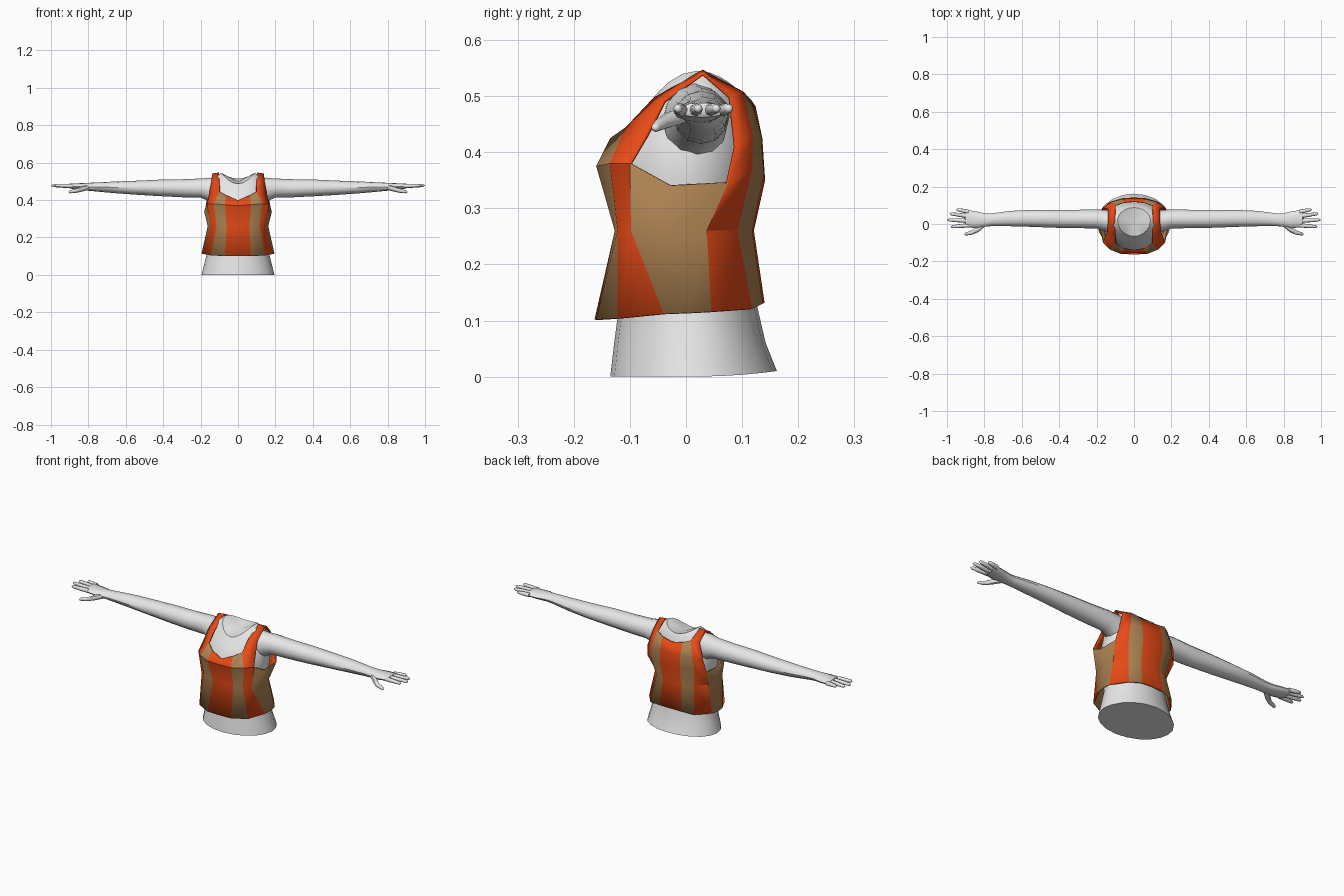
import bpy, bmesh, math

if "Cube" in bpy.data.objects:
    bpy.data.objects.remove(bpy.data.objects["Cube"])


def material(name, rgb):
    m = bpy.data.materials.new(name)
    m.diffuse_color = (*rgb, 1)
    m.use_nodes = True
    m.node_tree.nodes["Principled BSDF"].inputs["Base Color"].default_value = m.diffuse_color
    return m


skin = material("pale_grey", (0.8, 0.8, 0.8))
orange = material("burnt_orange", (0.8, 0.068, 0.008))
tan = material("tan", (0.42, 0.225, 0.085))


def finish(name, bm, mats, mirror=False, thickness=0, angle=35):
    bmesh.ops.recalc_face_normals(bm, faces=bm.faces)
    mesh = bpy.data.meshes.new(name)
    bm.to_mesh(mesh)
    bm.free()
    ob = bpy.data.objects.new(name, mesh)
    bpy.context.collection.objects.link(ob)
    for m in mats:
        mesh.materials.append(m)
    bpy.ops.object.select_all(action='DESELECT')
    ob.select_set(True)
    bpy.context.view_layer.objects.active = ob
    bpy.ops.object.shade_smooth_by_angle(angle=math.radians(angle))
    if mirror:
        mod = ob.modifiers.new("mirror", 'MIRROR')
        mod.merge_threshold = 0.0005
    if thickness:
        mod = ob.modifiers.new("cloth", 'SOLIDIFY')
        mod.thickness = thickness
        mod.offset = -1
    return ob


def loft(bm, rings, tip_start=None, tip_end=None):
    """Skin closed rings; ends close flat or to a tip point."""
    vs = [[bm.verts.new(p) for p in r] for r in rings]
    n = len(vs[0])
    for a, b in zip(vs, vs[1:]):
        for i in range(n):
            j = (i + 1) % n
            bm.faces.new((a[i], a[j], b[j], b[i]))
    for ring, tip in ((vs[0], tip_start), (vs[-1], tip_end)):
        if tip is None:
            bm.faces.new(ring)
        else:
            t = bm.verts.new(tip)
            for i in range(n):
                bm.faces.new((ring[i], ring[(i + 1) % n], t))


def body_ring(w, yf, yc, yb, zf, zs, zb, n=20):
    """Egg-shaped ring with separate front, side and back depth and height."""
    pts = []
    for i in range(n):
        a = 2 * math.pi * i / n
        s, c = math.sin(a), math.cos(a)
        depth, z_end = (yc - yf, zf) if c > 0 else (yb - yc, zb)
        pts.append((w * s, yc - depth * c, zs + (z_end - zs) * c * c))
    return pts


def limb_ring(x, yc, zc, hy, hz, n=12):
    return [(x, yc + hy * math.cos(2 * math.pi * i / n),
             zc + hz * math.sin(2 * math.pi * i / n)) for i in range(n)]


# Torso from hips to neck, closed by a dished cap
bm = bmesh.new()
loft(bm, [body_ring(*r) for r in (
    (.195, -.135, .015, .162, 0, 0, .01),
    (.180, -.128, .012, .142, .06, .06, .06),
    (.165, -.120, .01, .128, .12, .12, .12),
    (.148, -.112, 0, .106, .26, .26, .26),
    (.168, -.145, 0, .126, .36, .35, .36),
    (.163, -.134, .01, .123, .40, .42, .42),
    (.143, -.100, .02, .108, .445, .495, .47),
    (.115, -.076, .025, .098, .475, .532, .50),
    (.088, -.066, .02, .088, .487, .545, .515),
)], tip_end=(0, .01, .497))
finish("torso", bm, [skin])

# Arm and palm
bm = bmesh.new()
loft(bm, [limb_ring(*r) for r in (
    (.09, .015, .448, .058, .078),
    (.15, .017, .455, .058, .064),
    (.20, .027, .464, .051, .051),
    (.30, .027, .463, .049, .048),
    (.42, .028, .465, .048, .044),
    (.55, .030, .466, .045, .037),
    (.66, .029, .468, .041, .031),
    (.76, .023, .470, .034, .024),
    (.80, .021, .471, .036, .021),
    (.845, .023, .472, .045, .018),
    (.90, .029, .475, .046, .013),
)], tip_end=(.91, .029, .475))
finish("arm", bm, [skin], mirror=True)


# Fingers: base y, tip x, tip y
bm = bmesh.new()
for y0, x1, y1 in ((.066, .948, .077), (.042, .984, .055),
                   (.017, .996, .022), (-.007, .978, -.015)):
    rings = [limb_ring(.885 + (x1 - .885) * t, y0 + (y1 - y0) * t,
                       .475 + .003 * t, r, r, 8)
             for t, r in ((0, .0115), (.5, .0105), (.93, .008))]
    loft(bm, rings, tip_end=(x1 + .004, y1, .477))
finish("fingers", bm, [skin], mirror=True, angle=50)

# Thumb
bm = bmesh.new()
loft(bm, [limb_ring(*r, 8) for r in (
    (.80, .000, .468, .016, .014), (.835, -.026, .459, .018, .014),
    (.865, -.045, .450, .012, .011), (.90, -.054, .444, .008, .008))],
    tip_end=(.908, -.056, .443))
finish("thumb", bm, [skin], mirror=True, angle=50)

# Vest half: columns run from front centre around the side to back centre
hem = [(0, -.163, .102), (.07, -.160, .102), (.145, -.122, .104),
       (.188, -.040, .112), (.195, .005, .114), (.188, .045, .116),
       (.130, .118, .121), (.065, .137, .130), (0, .140, .132)]
waist = [(0, -.127, .26), (.06, -.127, .26), (.115, -.122, .26),
         (.148, -.098, .26), (.162, -.02, .26), (.157, .037, .26),
         (.112, .092, .26), (.055, .118, .26), (0, .121, .26)]
chest = [(0, -.155, .37), (.07, -.160, .375), (.13, -.136, .38),
         (.166, -.100, .38), (.181, -.028, .34), (.177, .075, .345),
         (.130, .118, .37), (.06, .139, .36), (0, .141, .35)]
yoke = [(0, -.146, .40), (.062, -.135, .425), (.10, -.107, .445),
        (.156, -.072, .43), None, (.166, .09, .41),
        (.120, .119, .43), (.06, .134, .43), (0, .136, .425)]
top = [None, None, (.10, -.058, .497), (.143, -.04, .493), None,
       (.138, .08, .50), (.10, .102, .508), (.06, .117, .492), (0, .124, .482)]
# Stripe colour per column: 0 orange, 1 tan
stripes = (0, 1, 0, 1, 1, 0, 1, 0)

bm = bmesh.new()
rows = [[p and bm.verts.new(p) for p in row]
        for row in (hem, waist, chest, yoke, top)]
for a, b in zip(rows, rows[1:]):
    for i, colour in enumerate(stripes):
        quad = (a[i], a[i + 1], b[i + 1], b[i])
        if all(quad):
            bm.faces.new(quad).material_index = colour
# Shoulder strap joins front and back over the crest
t = rows[-1]
inner, outer = bm.verts.new((.103, .03, .547)), bm.verts.new((.138, .03, .542))
bm.faces.new((t[2], t[3], outer, inner))
bm.faces.new((inner, outer, t[5], t[6]))
finish("striped_vest", bm, [orange, tan], mirror=True, thickness=.006, angle=30)
